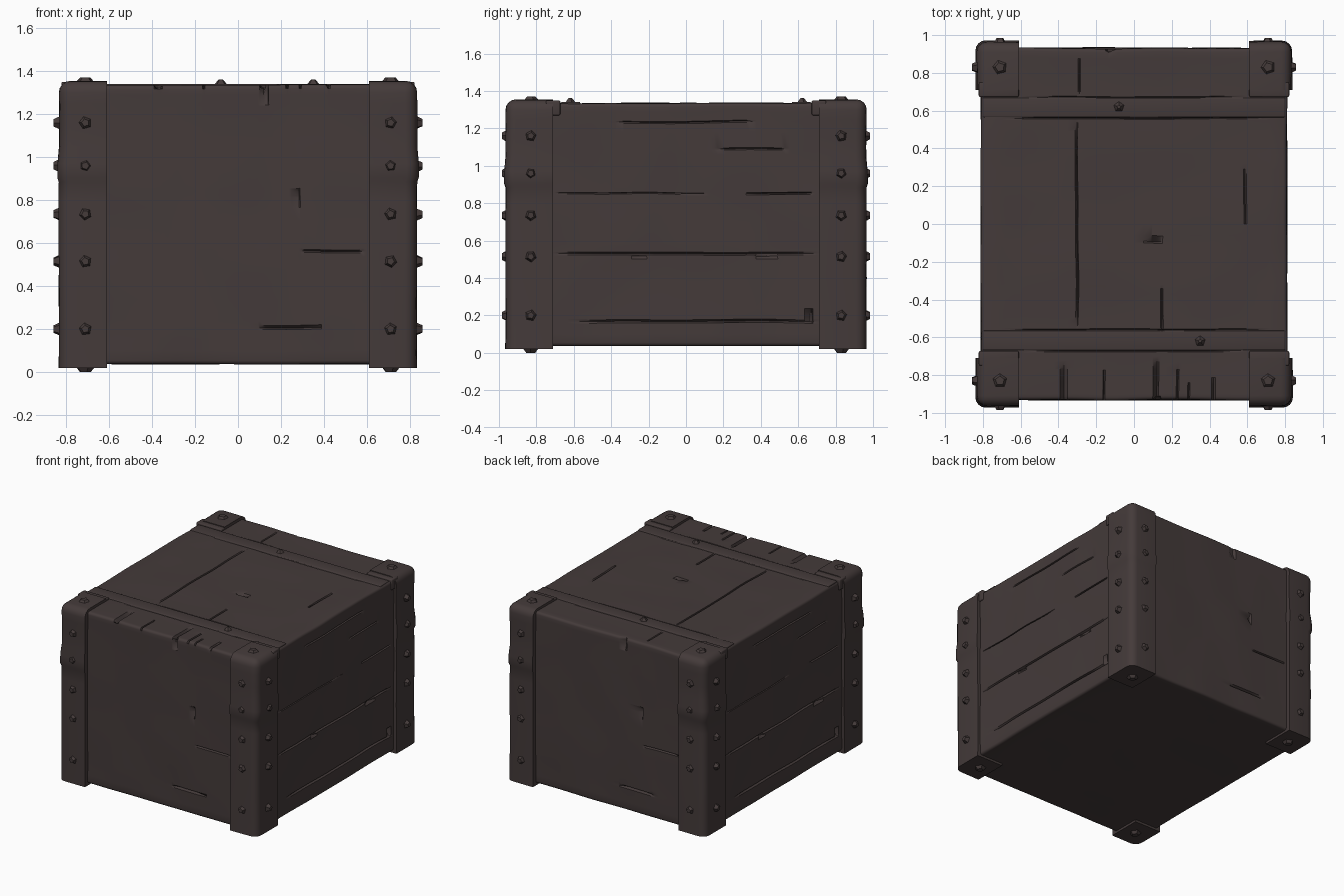
import bpy, bmesh, math, random
from mathutils import Vector, Matrix, noise

if "Cube" in bpy.data.objects:
    bpy.data.objects.remove(bpy.data.objects["Cube"])

random.seed(4)
wood = bpy.data.materials.new("dark brown wood")
wood.diffuse_color = (0.058, 0.043, 0.042, 1)
wood.use_nodes = True
wood.node_tree.nodes["Principled BSDF"].inputs["Base Color"].default_value = wood.diffuse_color


def finish(bm, name):
    """Turn a bmesh into a shaded object."""
    bmesh.ops.recalc_face_normals(bm, faces=bm.faces)
    me = bpy.data.meshes.new(name)
    bm.to_mesh(me)
    bm.free()
    ob = bpy.data.objects.new(name, me)
    bpy.context.collection.objects.link(ob)
    me.materials.append(wood)
    bpy.ops.object.select_all(action='DESELECT')
    ob.select_set(True)
    bpy.context.view_layer.objects.active = ob
    bpy.ops.object.shade_smooth_by_angle(angle=math.radians(35))
    return ob


def block(lo, hi, bevel, pick=lambda e: True, segments=3):
    """Box between two corners with chosen edges rounded."""
    bm = bmesh.new()
    bmesh.ops.create_cube(bm, size=1)
    for v in bm.verts:
        v.co = Vector([lo[i] if v.co[i] < 0 else hi[i] for i in range(3)])
    bmesh.ops.bevel(bm, geom=[e for e in bm.edges if pick(e)], offset=bevel,
                    segments=segments, profile=.5, affect='EDGES')
    return bm


def slice_at(bm, axis, values):
    no = Vector([float(i == axis) for i in range(3)])
    for val in sorted(set(round(v, 4) for v in values)):
        bmesh.ops.bisect_plane(bm, geom=bm.verts[:] + bm.edges[:] + bm.faces[:],
                               plane_co=no * val, plane_no=no)


# plank gaps and chips: (normal axis, side, centre u, centre v, length u, length v, depth)
BX, BY, BT = 0.81, 0.932, 1.335
cracks = []
for s in (1, -1):
    # long sides: u = y, v = z
    for y, z, l, w, d in [(0, .53, 1.44, .016, .02), (.5, .853, .36, .026, .03),
                          (-.3, .853, .8, .012, .014), (.05, .17, 1.36, .018, .018),
                          (.33, .17, .4, .03, .03), (.66, .2, .07, .08, .03),
                          (0, 1.235, .75, .014, .02), (.35, 1.09, .4, .012, .012),
                          (.43, .515, .12, .05, .025), (-.25, .52, .08, .04, .025)]:
        cracks.append((0, s, s * y, z, l, w, d))
    # short sides: u = x, v = z
    for x, z, l, w, d in [(.44, .565, .3, .014, .025), (.24, .208, .3, .024, .025),
                          (.28, .81, .06, .09, .022), (.13, 1.29, .07, .1, .02)]:
        cracks.append((1, s, -s * x, z, l, w, d))
# lid: u = x, v = y
for x, y, l, w, d in [(-.3, 0, .02, 1.12, .03), (.15, -.45, .014, .24, .025),
                      (.59, .15, .016, .3, .02), (.1, -.09, .1, .06, .03),
                      (-.37, -.86, .04, .26, .03), (-.16, -.87, .014, .2, .02),
                      (.12, -.86, .04, .3, .04), (.23, -.86, .014, .2, .02),
                      (.29, -.9, .012, .12, .02), (.42, -.88, .02, .14, .02),
                      (-.29, .78, .012, .2, .015),
                      (.02, .56, 1.4, .01, .012), (.02, -.56, 1.4, .01, .012),
                      (.0, .67, 1.2, .01, .01), (.0, -.67, 1.2, .01, .012)]:
    cracks.append((2, 1, x, y, l, w, d))

# crate body: sliced where the gaps run, then pressed in along them
bm = block((-BX, -BY, .037), (BX, BY, BT), .018)
limit = (BX, BY, BT)
uv = {0: (1, 2), 1: (0, 2), 2: (0, 1)}
lines = [[-.7 + .14 * i for i in range(11)], [-.85 + .17 * i for i in range(11)],
         [.1 + .12 * i for i in range(10)]]
for n, s, u, v, lu, lv, d in cracks:
    for axis, c, l in ((uv[n][0], u, lu), (uv[n][1], v, lv)):
        lines[axis] += [c - l / 2, c, c + l / 2] if l < .13 else [c - l / 2, c + l / 2]
for axis in range(3):
    inside = [v for v in lines[axis] if abs(v) < limit[axis] - .02 and (axis < 2 or v > .06)]
    slice_at(bm, axis, inside)
for vert in bm.verts:
    p = vert.co.copy()
    off = noise.noise_vector(p * 3.1 + Vector((7, 3, 1))) * .006
    if p.z < .06:
        off.z *= .2
    for n, s, u, v, lu, lv, d in cracks:
        if s * p[n] < limit[n] - .012:
            continue
        a = abs(p[uv[n][0]] - u) / (lu / 2)
        b = abs(p[uv[n][1]] - v) / (lv / 2)
        along, across = (a, b) if lu > lv else (b, a)
        if across < .3 and along < 1:
            off[n] -= s * d * (1 - along ** 3)
    vert.co = p + off
finish(bm, "crate_body")

# battens across the lid, barely proud of it
for sy, label in ((-1, "front"), (1, "back")):
    a, b = sorted((sy * .565, sy * .668))
    finish(block((-.80, a, 1.25), (.80, b, 1.341), .006), label + "_lid_batten")


def rivet(bm, pos, axis, r=.036, h=.026):
    """Small faceted stud pointing along the axis."""
    n = Vector(axis)
    rot = n.to_track_quat('Z', 'Y').to_matrix().to_4x4()
    spin = Matrix.Rotation(random.uniform(0, 1.2), 4, 'Z')
    bmesh.ops.create_cone(bm, cap_ends=True, segments=5, radius1=r, radius2=r * .5,
                          depth=h + .012,
                          matrix=Matrix.Translation(Vector(pos) + n * (h - .012) / 2) @ rot @ spin)


# corner posts with their studs
for sx, xn in ((-1, "left"), (1, "right")):
    for sy, yn in ((-1, "front"), (1, "back")):
        ox, oy = sx * .832, sy * .964
        x0, x1 = sorted((sx * .61, ox))
        y0, y1 = sorted((sy * .71, oy))

        def outer(e):
            p = (e.verts[0].co + e.verts[1].co) / 2
            return sum((abs(p.x - ox) < .01, abs(p.y - oy) < .01, p.z > 1.34)) == 2

        bm = block((x0, y0, .02), (x1, y1, 1.355), .055, outer, 4)
        slice_at(bm, 2, (.2, .4, .6, .8, .885, .905, .97, 1.05, 1.15, 1.25))
        for v in bm.verts:
            push = .007 if .9 < v.co.z < 1.0 else 0
            off = noise.noise(v.co * 4) * .004 + push
            if abs(v.co.x) > .7:
                v.co.x += sx * off
            if abs(v.co.y) > .82:
                v.co.y += sy * off
        finish(bm, f"{yn}_{xn}_post")

        # inner lip of the post cap on the lid
        a, b = sorted((sy * .672, sy * .75))
        lx0, lx1 = sorted((sx * .61, sx * .822))
        finish(block((lx0, a, 1.27), (lx1, b, 1.35), .008), f"{yn}_{xn}_cap_lip")

        bm = bmesh.new()
        for z in (.2, .515, .735, .96, 1.16):
            rivet(bm, (ox, sy * .83, z), (sx, 0, 0))
            rivet(bm, (sx * .71, oy, z), (0, sy, 0), h=.02)
        rivet(bm, (sx * .71, sy * .83, 1.354), (0, 0, 1), r=.05, h=.016)
        rivet(bm, (sx * .71, sy * .83, .02), (0, 0, -1), r=.05, h=.02)
        finish(bm, f"{yn}_{xn}_studs")

# splinters lifting from the lid edge
bm = bmesh.new()
for x, y in ((-.08, .62), (.35, -.62)):
    bmesh.ops.create_cone(bm, cap_ends=True, segments=5, radius1=.045, radius2=.01, depth=.04,
                          matrix=Matrix.Translation((x, y, 1.342)))
finish(bm, "lid_splinters")
